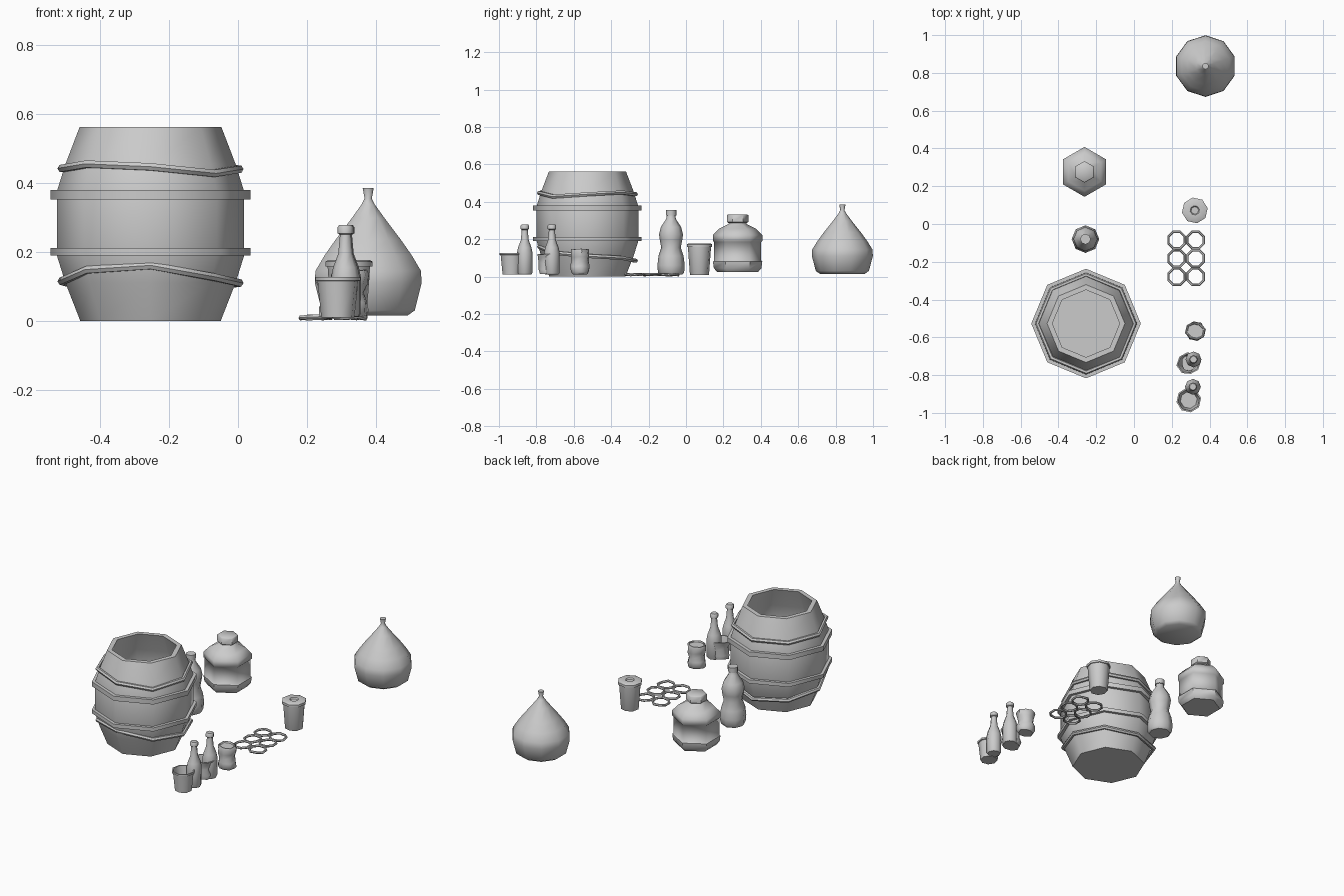
import bpy, bmesh, random
from math import pi, sin, cos, radians

random.seed(4)


def finish(obj, angle=50):
    bpy.ops.object.select_all(action='DESELECT')
    obj.select_set(True)
    bpy.context.view_layer.objects.active = obj
    if obj.type == 'CURVE':
        bpy.ops.object.convert(target='MESH')
    bpy.ops.object.shade_smooth_by_angle(angle=radians(angle))


def lathe(name, x, y, sides, profile, turn=0, dent=0, closed=False, angle=50):
    """Turn a (radius, z) profile into a low-poly solid; dent crumples it."""
    bm = bmesh.new()
    rings = []
    for r, z in profile:
        ring = []
        for i in range(sides):
            a = radians(turn) + 2 * pi * i / sides
            rr = r + dent * sin(2 * a + z * 60)
            ring.append(bm.verts.new((x + rr * cos(a), y + rr * sin(a),
                                      z + dent * 0.5 * sin(3 * a + 1))))
        rings.append(ring)
    pairs = list(zip(rings, rings[1:]))
    if closed:
        pairs.append((rings[-1], rings[0]))
    for lo, hi in pairs:
        for i in range(sides):
            j = (i + 1) % sides
            bm.faces.new((lo[i], lo[j], hi[j], hi[i]))
    if not closed:
        bm.faces.new(rings[0])
        bm.faces.new(rings[-1])
    bmesh.ops.recalc_face_normals(bm, faces=bm.faces[:])
    mesh = bpy.data.meshes.new(name)
    bm.to_mesh(mesh)
    bm.free()
    obj = bpy.data.objects.new(name, mesh)
    bpy.context.collection.objects.link(obj)
    finish(obj, angle)
    return obj


def loop_tube(name, points, depth):
    """Closed tube through a ring of points."""
    cu = bpy.data.curves.new(name, 'CURVE')
    cu.dimensions = '3D'
    cu.bevel_depth = depth
    cu.bevel_resolution = 1
    sp = cu.splines.new('POLY')
    sp.points.add(len(points) - 1)
    for p, co in zip(sp.points, points):
        p.co = (*co, 1)
    sp.use_cyclic_u = True
    obj = bpy.data.objects.new(name, cu)
    bpy.context.collection.objects.link(obj)
    finish(obj)


# Open barrel with two hoops and two slack ropes
BX, BY = -0.254, -0.527
lathe("barrel", BX, BY, 8, [
    (0.204, 0), (0.247, 0.11), (0.272, 0.19), (0.272, 0.375), (0.247, 0.455),
    (0.206, 0.562), (0.178, 0.562), (0.22, 0.45), (0.245, 0.37), (0.245, 0.19),
    (0.18, 0.02)])
for name, z0, z1 in (("lower_hoop", 0.19, 0.212), ("upper_hoop", 0.352, 0.38)):
    lathe(name, BX, BY, 8, [(0.265, z0), (0.29, z0), (0.29, z1), (0.265, z1)], closed=True)
ropes = {"lower_rope": (0.11, 0.10, 0.085, 0.095, 0.115, 0.148, 0.16, 0.127),
         "upper_rope": (0.44, 0.45, 0.44, 0.44, 0.442, 0.455, 0.447, 0.428)}
for name, heights in ropes.items():
    loop_tube(name, [(BX + 0.258 * cos(i * pi / 4), BY + 0.258 * sin(i * pi / 4), z)
                     for i, z in enumerate(heights)], 0.012)

# Hexagonal jug with recessed band and cap
lathe("jug", -0.262, 0.276, 6, [
    (0.11, 0.025), (0.127, 0.045), (0.132, 0.08), (0.126, 0.085), (0.126, 0.185),
    (0.132, 0.19), (0.132, 0.222), (0.10, 0.255), (0.05, 0.28), (0.042, 0.295)], turn=90)
lathe("jug_cap", -0.262, 0.276, 6, [
    (0.05, 0.287), (0.057, 0.292), (0.057, 0.328), (0.052, 0.332)], turn=90)

# Large waisted bottle
lathe("large_bottle", -0.257, -0.08, 8, [
    (0.06, 0.01), (0.07, 0.022), (0.073, 0.06), (0.067, 0.11), (0.052, 0.155),
    (0.06, 0.195), (0.064, 0.225), (0.054, 0.265), (0.026, 0.308), (0.022, 0.328)])
lathe("large_bottle_cap", -0.257, -0.08, 8, [(0.028, 0.326), (0.028, 0.355)])

# Tied rubbish bag
lathe("rubbish_bag", 0.378, 0.836, 10, [
    (0.12, 0.015), (0.142, 0.03), (0.163, 0.11), (0.161, 0.145), (0.133, 0.19),
    (0.10, 0.235), (0.05, 0.298), (0.02, 0.338), (0.011, 0.355),
    (0.017, 0.386)], turn=90)

# Lidded drink cup
lathe("drink_cup", 0.322, 0.072, 8, [(0.05, 0.008), (0.052, 0.012), (0.063, 0.16)], turn=10)
lathe("drink_cup_lid", 0.322, 0.072, 8, [
    (0.069, 0.158), (0.069, 0.172), (0.06, 0.177), (0.025, 0.177), (0.02, 0.17)], turn=10)

# Six-ring can holder lying nearly flat
for col in range(2):
    for row in range(3):
        cx, cy = 0.226 + col * 0.1, -0.085 - row * 0.097
        loop_tube(f"can_ring_{col}_{row}", [
            (cx + 0.047 * cos(a), cy + 0.047 * sin(a), 0.01 + random.uniform(-0.003, 0.004))
            for a in [pi / 8 + k * pi / 4 for k in range(8)]], 0.007)

# Crumpled can
lathe("crumpled_can", 0.325, -0.567, 8, [
    (0.042, 0.012), (0.052, 0.025), (0.051, 0.055), (0.044, 0.08), (0.05, 0.105),
    (0.053, 0.135), (0.048, 0.147), (0.043, 0.147), (0.04, 0.14)], turn=10, dent=0.004)

# Two glass bottles, each beside an open cup
bottle = [(0.036, 0.012), (0.041, 0.02), (0.042, 0.125), (0.036, 0.155), (0.021, 0.195),
          (0.016, 0.25), (0.023, 0.254), (0.023, 0.272), (0.018, 0.278)]
for i, (x, y) in enumerate([(0.312, -0.862), (0.315, -0.717)]):
    lathe(f"glass_bottle_{i}", x, y, 8, bottle)

lathe("open_cup", 0.29, -0.932, 8, [
    (0.049, 0.01), (0.06, 0.115), (0.066, 0.117), (0.066, 0.127), (0.058, 0.127),
    (0.045, 0.018)], turn=10)
lathe("crushed_cup", 0.29, -0.737, 8, [
    (0.05, 0.015), (0.054, 0.04), (0.047, 0.075), (0.058, 0.105), (0.062, 0.12),
    (0.055, 0.12), (0.04, 0.075), (0.045, 0.022)], turn=10, dent=0.005)
